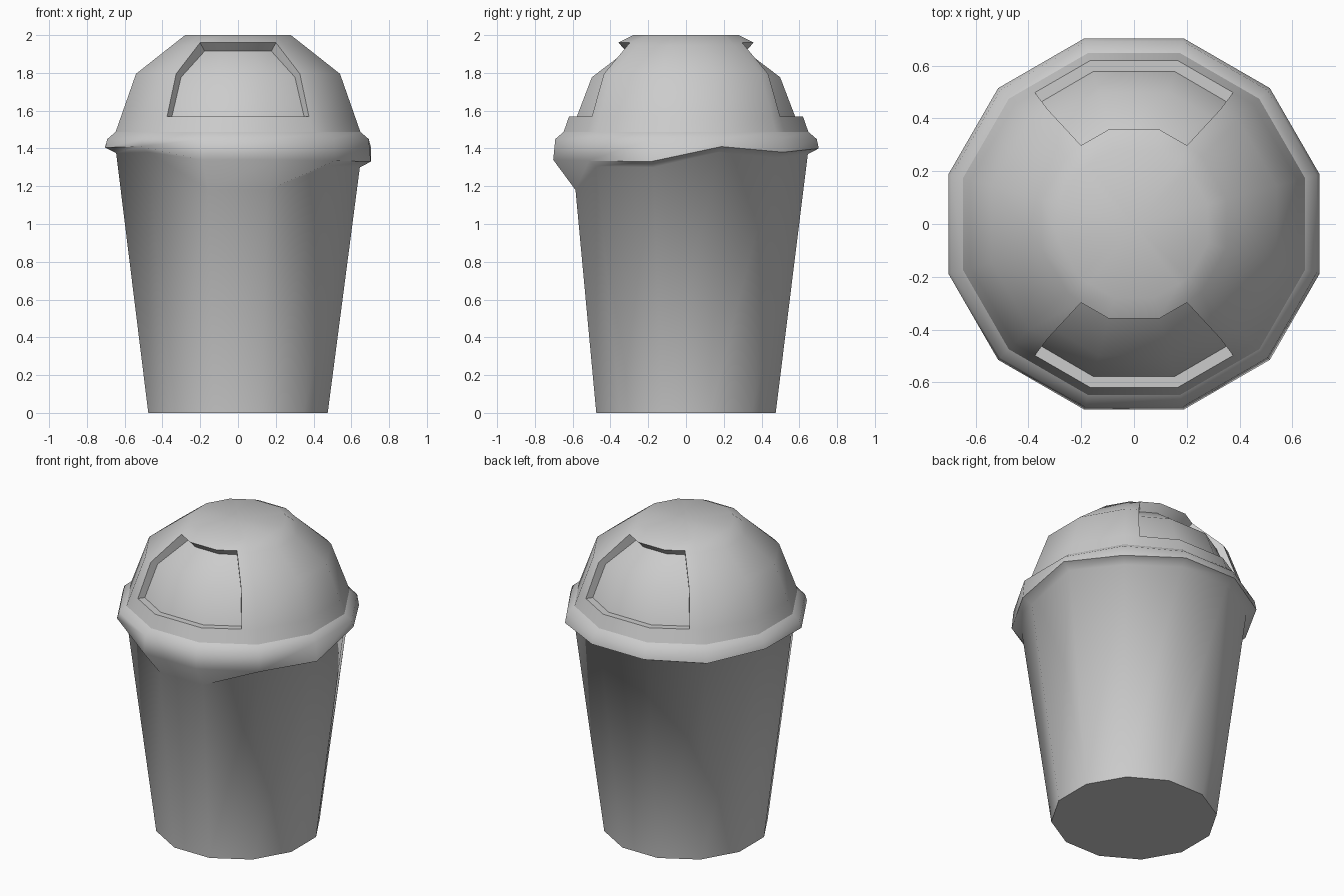
import bpy, bmesh
from math import radians, cos, sin

if "Cube" in bpy.data.objects:
    bpy.data.objects.remove(bpy.data.objects["Cube"])

def polar(apothem, az, z):
    """Point on a 12-sided outline whose flat sides sit at 0, 30, 60... degrees."""
    r = apothem / cos(radians((az + 15) % 30 - 15))
    return (r * cos(radians(az)), r * sin(radians(az)), z)

def bridge(bm, a, b):
    n = len(a)
    return [bm.faces.new((a[i], a[(i + 1) % n], b[(i + 1) % n], b[i])) for i in range(n)]

def finish(bm, name, angle):
    bmesh.ops.recalc_face_normals(bm, faces=bm.faces[:])
    me = bpy.data.meshes.new(name)
    bm.to_mesh(me)
    bm.free()
    ob = bpy.data.objects.new(name, me)
    bpy.context.collection.objects.link(ob)
    bpy.ops.object.select_all(action='DESELECT')
    ob.select_set(True)
    bpy.context.view_layer.objects.active = ob
    bpy.ops.object.shade_smooth_by_angle(angle=radians(angle))
    return ob

# Bin body: tapered tub running up into the uneven folded liner rim
angles = [15 + 30 * k for k in range(12)]
fold = [1.41, 1.38, 1.40, 1.40, 1.39, 1.41, 1.405, 1.41, 1.34, 1.34, 1.335, 1.33]
bm = bmesh.new()
def ring(fn):
    return [bm.verts.new(polar(*fn(i, a))) for i, a in enumerate(angles)]
droop = (8, 9)
rings = [
    ring(lambda i, a: (0.475, a, 0)),
    ring(lambda i, a: (0.585, a, 1.18) if i in droop else (0.645, a, fold[i] - 0.03)),
    ring(lambda i, a: (0.703, a, fold[i])),
    ring(lambda i, a: (0.692, a, 1.45)),
    ring(lambda i, a: (0.648, a, 1.487)),
]
bm.faces.new(rings[0])
for lo, hi in zip(rings, rings[1:]):
    bridge(bm, lo, hi)
finish(bm, "bin_body", 65)

# Domed lid: extra columns mark the sides of the two openings
bm = bmesh.new()
HALF = 37
cols = sorted(angles + [90 - HALF, 90 + HALF, 270 - HALF, 270 + HALF])
def opening(az):
    return min(abs(az - 90), abs(az - 270)) <= HALF
profile = [(0.648, 1.487), (0.619, 1.57), (0.54, 1.795), (0.33, 1.96), (0.28, 2.0)]
rings = []
for j, (ap, z) in enumerate(profile):
    row = []
    for az in cols:
        a, zz, ang = ap, z, az
        if j == 3:
            if opening(az):
                a = 0.358
                centre = 90 if az < 180 else 270
                if abs(az - centre) == HALF:
                    ang = centre + (az - centre) * 34 / HALF
            else:
                zz = 1.945
                a = 0.35
        row.append(bm.verts.new(polar(a, ang, zz)))
    rings.append(row)
windows = []
for j in range(len(rings) - 1):
    faces = bridge(bm, rings[j], rings[j + 1])
    if j in (1, 2):
        windows += [f for i, f in enumerate(faces)
                    if opening(cols[i]) and opening(cols[(i + 1) % len(cols)])
                    and abs(cols[i] - cols[(i + 1) % len(cols)]) < 40]
apex = bm.verts.new((0, 0, 2.0))
top = rings[-1]
for i in range(len(top)):
    bm.faces.new((top[i], top[(i + 1) % len(top)], apex))

# Recess the two openings
ext = bmesh.ops.extrude_face_region(bm, geom=windows)
bmesh.ops.delete(bm, geom=[f for f in windows if f.is_valid], context='FACES')
for v in (g for g in ext["geom"] if isinstance(g, bmesh.types.BMVert)):
    r = v.co.xy.length
    v.co.x *= (r - 0.043) / r
    v.co.y *= (r - 0.043) / r
    if v.co.z > 1.9:
        v.co.z -= 0.045
    elif v.co.z > 1.7:
        v.co.z -= 0.018
finish(bm, "dome_lid", 50)
